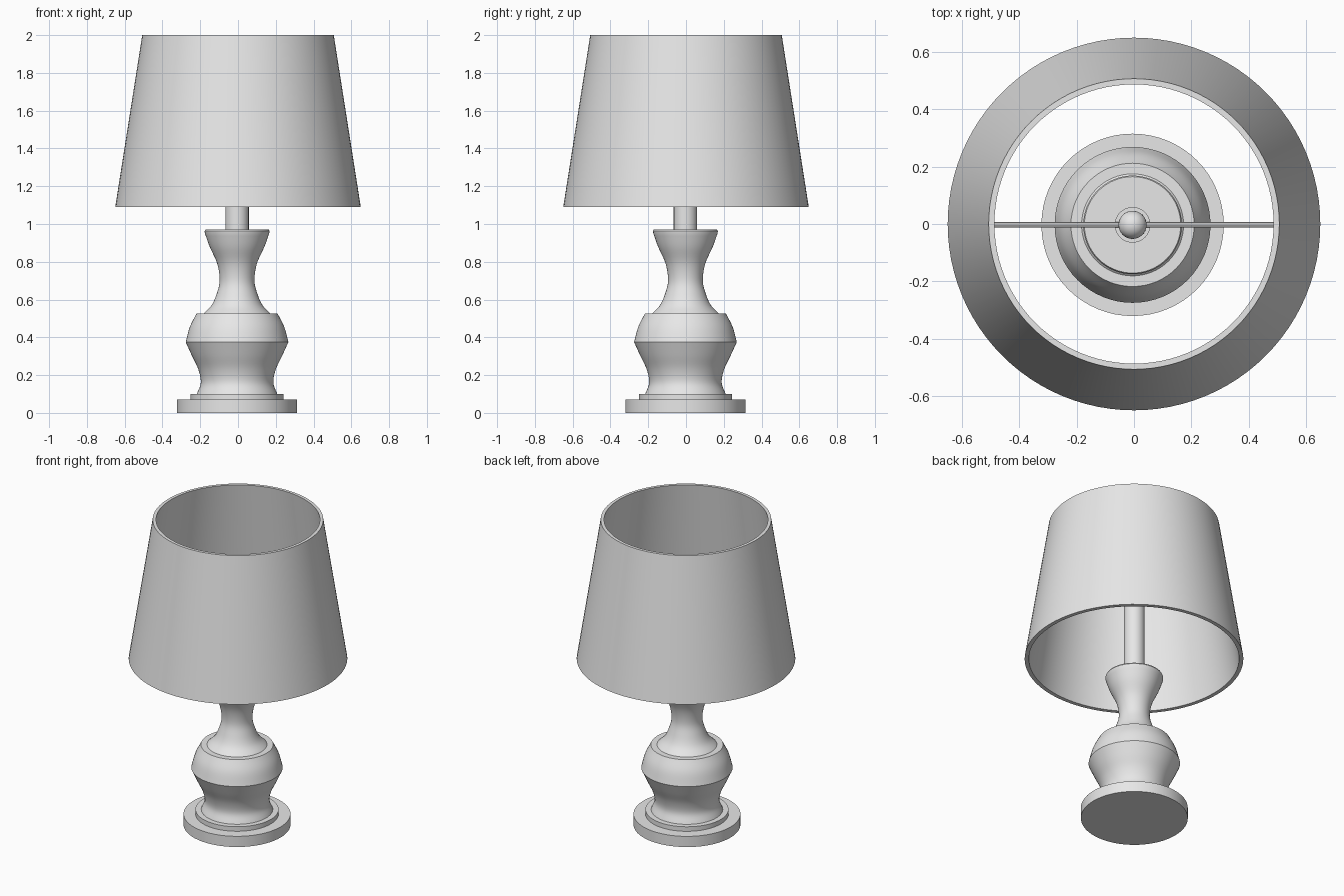
import bpy
import math
from mathutils import Matrix, Vector

cube = bpy.data.objects.get("Cube")
if cube:
    bpy.data.objects.remove(cube, do_unlink=True)

grey = bpy.data.materials.new("plain_grey")
grey.use_nodes = True
grey.diffuse_color = (0.8, 0.8, 0.8, 1)
grey.node_tree.nodes["Principled BSDF"].inputs["Base Color"].default_value = grey.diffuse_color

STAND = Vector((-0.005, -0.003, 0))  # stand axis sits slightly off the shade axis


def finish(obj, name, angle=30):
    obj.name = name
    obj.data.materials.clear()
    obj.data.materials.append(grey)
    bpy.ops.object.select_all(action="DESELECT")
    obj.select_set(True)
    bpy.context.view_layer.objects.active = obj
    bpy.ops.object.shade_smooth_by_angle(angle=math.radians(angle))
    return obj


def smooth_profile(points, steps=5):
    """Catmull-Rom curve through (radius, height) points."""
    pts = [Vector(p) for p in points]
    pts = [2 * pts[0] - pts[1]] + pts + [2 * pts[-1] - pts[-2]]
    out = []
    for a, b, c, d in zip(pts, pts[1:], pts[2:], pts[3:]):
        for i in range(steps):
            t = i / steps
            out.append(0.5 * (2 * b + (c - a) * t + (2 * a - 5 * b + 4 * c - d) * t ** 2
                              + (3 * b - a - 3 * c + d) * t ** 3))
    return [tuple(p) for p in out] + [tuple(points[-1])]


def lathe(name, profile, origin=STAND, closed=False, segments=64):
    """Turn a bottom-to-top profile around z; cap the ends or close the loop."""
    n = len(profile)
    verts = [(r * math.cos(a), r * math.sin(a), z)
             for a in (2 * math.pi * s / segments for s in range(segments))
             for r, z in profile]
    faces = []
    for s in range(segments):
        a, b = s * n, (s + 1) % segments * n
        for i in range(n if closed else n - 1):
            j = (i + 1) % n
            faces.append((a + i, b + i, b + j, a + j))
    if not closed:
        faces.append([s * n for s in reversed(range(segments))])
        faces.append([s * n + n - 1 for s in range(segments)])
    mesh = bpy.data.meshes.new(name)
    mesh.from_pydata(verts, [], faces)
    obj = bpy.data.objects.new(name, mesh)
    bpy.context.collection.objects.link(obj)
    obj.location = origin
    return finish(obj, name)


# Stepped foot
lathe("foot_plate", [(0.318, 0), (0.318, 0.07)])
lathe("foot_step", [(0.247, 0.07), (0.247, 0.10)])

# Turned body: flared lower half, creased waist and rounded shoulder
lower = smooth_profile([(0.213, 0.10), (0.192, 0.16), (0.205, 0.23), (0.24, 0.305), (0.272, 0.375)])
upper = smooth_profile([(0.272, 0.375), (0.25, 0.455), (0.215, 0.525)])
lathe("body", lower + upper[1:])

# Turned neck with a flared top
neck = smooth_profile([(0.178, 0.525), (0.135, 0.57), (0.108, 0.63), (0.092, 0.70),
                       (0.105, 0.79), (0.145, 0.88), (0.17, 0.95)])
lathe("neck", neck + [(0.172, 0.962), (0.168, 0.97)])

# Stem, finial ball and the crossbar holding the shade
lathe("stem", [(0.062, 0.96), (0.062, 1.59)], segments=48)
bpy.ops.mesh.primitive_uv_sphere_add(segments=32, ring_count=16, radius=0.049,
                                     location=STAND + Vector((0, 0, 1.61)))
finish(bpy.context.object, "finial_ball")
bpy.ops.mesh.primitive_cylinder_add(vertices=8, radius=0.01, depth=1.12,
                                    location=(0, -0.003, 1.6), rotation=(0, math.pi / 2, 0))
finish(bpy.context.object, "shade_crossbar")

# Open tapered shade with wall thickness
lathe("shade", [(0.625, 1.09), (0.65, 1.09), (0.507, 2.0), (0.487, 2.0)],
      origin=Vector((0, 0, 0)), closed=True, segments=96)
